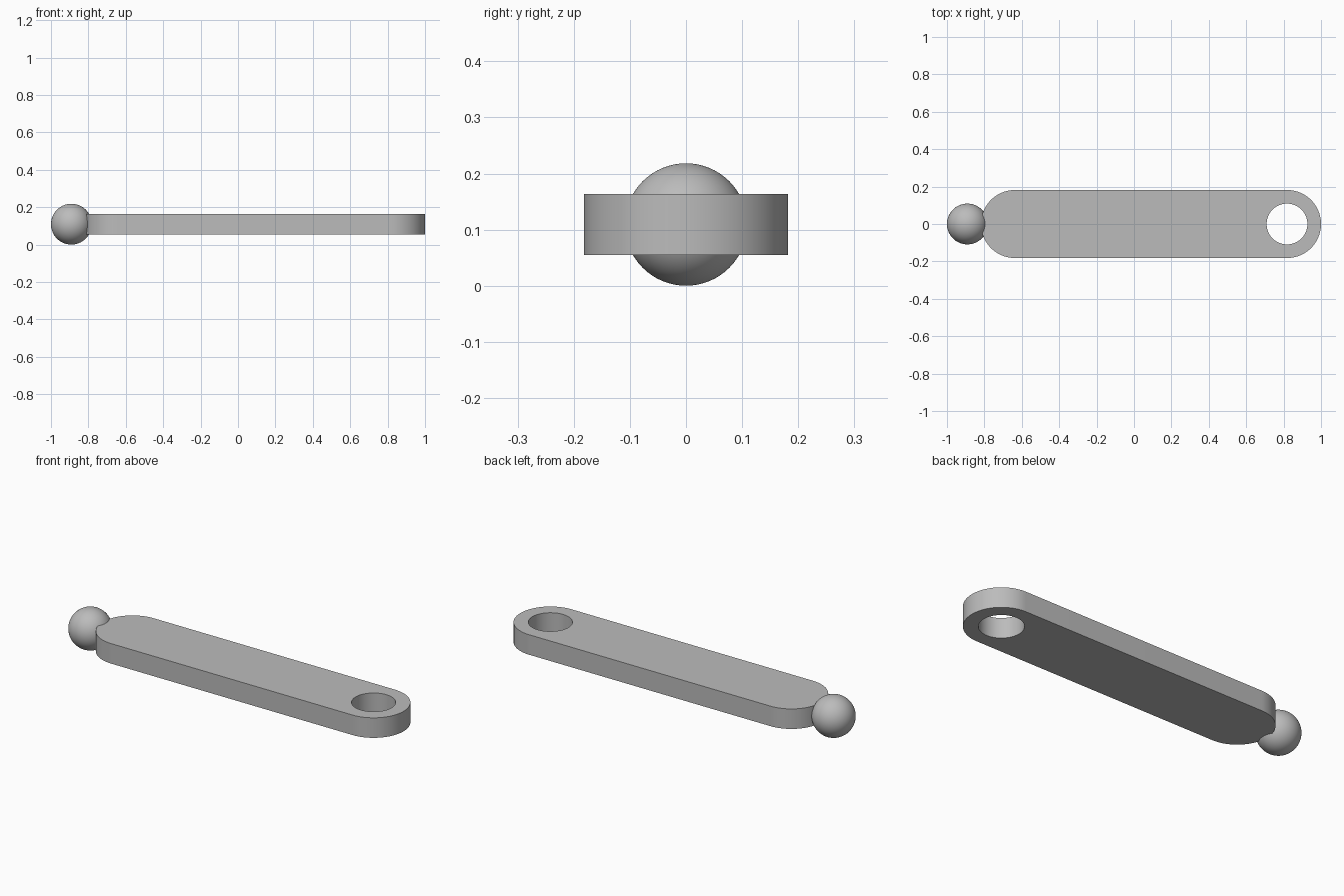
import bpy, bmesh
from math import pi, sin, cos, radians

cube = bpy.data.objects.get("Cube")
if cube:
    bpy.data.objects.remove(cube, do_unlink=True)

U = 2 / 55                      # one design unit
BALL_R = HOLE_R = THICK = 3 * U
END_R = 5 * U
PIVOT_X = 1 - END_R
TAIL_X = PIVOT_X - 40 * U
BALL_X = BALL_R - 1
MID_Z = BALL_R

grey = bpy.data.materials.new("grey metal")
grey.use_nodes = True
color = (0.5, 0.5, 0.5, 1)
grey.diffuse_color = color
grey.node_tree.nodes["Principled BSDF"].inputs["Base Color"].default_value = color


def arc(cx, radius, start, end, steps):
    """Points on a circular arc centred on the x axis."""
    angles = [start + (end - start) * i / steps for i in range(steps + 1)]
    return [(cx + radius * cos(a), radius * sin(a)) for a in angles]


def prism(name, outline, height):
    """Upright solid with the given outline, centred on the middle height."""
    bm = bmesh.new()
    face = bm.faces.new([bm.verts.new((x, y, MID_Z - height / 2)) for x, y in outline])
    top = bmesh.ops.extrude_face_region(bm, geom=[face])["geom"]
    verts = [v for v in top if isinstance(v, bmesh.types.BMVert)]
    bmesh.ops.translate(bm, verts=verts, vec=(0, 0, height))
    bmesh.ops.recalc_face_normals(bm, faces=bm.faces)
    mesh = bpy.data.meshes.new(name)
    bm.to_mesh(mesh)
    bm.free()
    mesh.materials.append(grey)
    obj = bpy.data.objects.new(name, mesh)
    bpy.context.collection.objects.link(obj)
    return obj


def select_only(obj):
    bpy.ops.object.select_all(action="DESELECT")
    obj.select_set(True)
    bpy.context.view_layer.objects.active = obj


# Flat arm with rounded ends
arm = prism("arm", arc(PIVOT_X, END_R, -pi / 2, pi / 2, 48)
            + arc(TAIL_X, END_R, pi / 2, 3 * pi / 2, 48), THICK)

# Round pivot hole through the wide end
cutter = prism("hole_cutter", arc(PIVOT_X, HOLE_R, 0, 2 * pi, 64)[:-1], THICK * 2)
cut = arm.modifiers.new("pivot hole", "BOOLEAN")
cut.operation = "DIFFERENCE"
cut.solver = "EXACT"
cut.object = cutter
select_only(arm)
bpy.ops.object.modifier_apply(modifier=cut.name)
bpy.data.objects.remove(cutter, do_unlink=True)
bpy.ops.object.shade_smooth_by_angle(angle=radians(30))

# Ball at the other end
bpy.ops.mesh.primitive_uv_sphere_add(segments=64, ring_count=32, radius=BALL_R,
                                     location=(BALL_X, 0, MID_Z))
ball = bpy.context.object
ball.name = "ball"
ball.data.materials.append(grey)
bpy.ops.object.shade_smooth()
